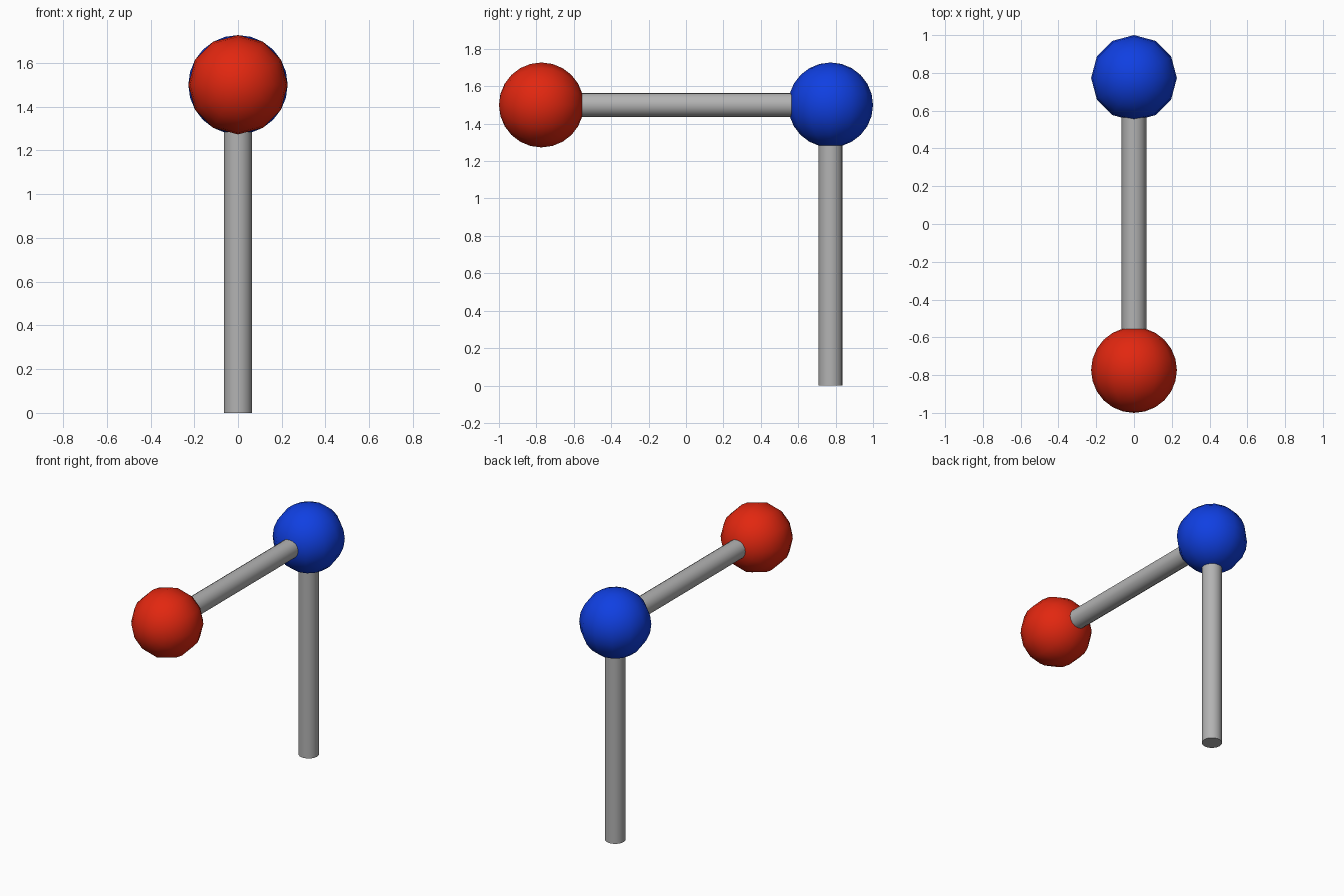
import bpy, math

if "Cube" in bpy.data.objects:
    bpy.data.objects.remove(bpy.data.objects["Cube"])

def material(name, rgb):
    m = bpy.data.materials.new(name)
    m.diffuse_color = (*rgb, 1)
    m.use_nodes = True
    m.node_tree.nodes["Principled BSDF"].inputs["Base Color"].default_value = m.diffuse_color
    return m

red = material("red", (0.76, 0.02, 0.005))
blue = material("blue", (0.005, 0.05, 0.76))
grey = material("grey", (0.45, 0.45, 0.45))

Y, Z = 0.773, 1.5          # joint position
BALL_R, ROD_R = 0.227, 0.065
ALONG_Y = (math.pi / 2, 0, 0)

def finish(name, mat):
    o = bpy.context.object
    o.name = name
    o.data.materials.append(mat)
    bpy.ops.object.shade_smooth_by_angle(angle=math.radians(40))

def ball(name, mat, loc, rot=(0, 0, 0)):
    bpy.ops.mesh.primitive_uv_sphere_add(segments=12, ring_count=12, radius=BALL_R,
                                         location=loc, rotation=rot)
    finish(name, mat)

def rod(name, length, loc, rot=(0, 0, 0)):
    bpy.ops.mesh.primitive_cylinder_add(vertices=16, radius=ROD_R, depth=length,
                                        location=loc, rotation=rot)
    finish(name, grey)

# upright post and horizontal arm
rod("post", Z, (0, Y, Z / 2))
rod("arm", 2 * Y, (0, 0, Z), ALONG_Y)

# corner ball on the post, end ball on the arm
ball("corner_ball", blue, (0, Y, Z))
ball("end_ball", red, (0, -Y, Z), ALONG_Y)
